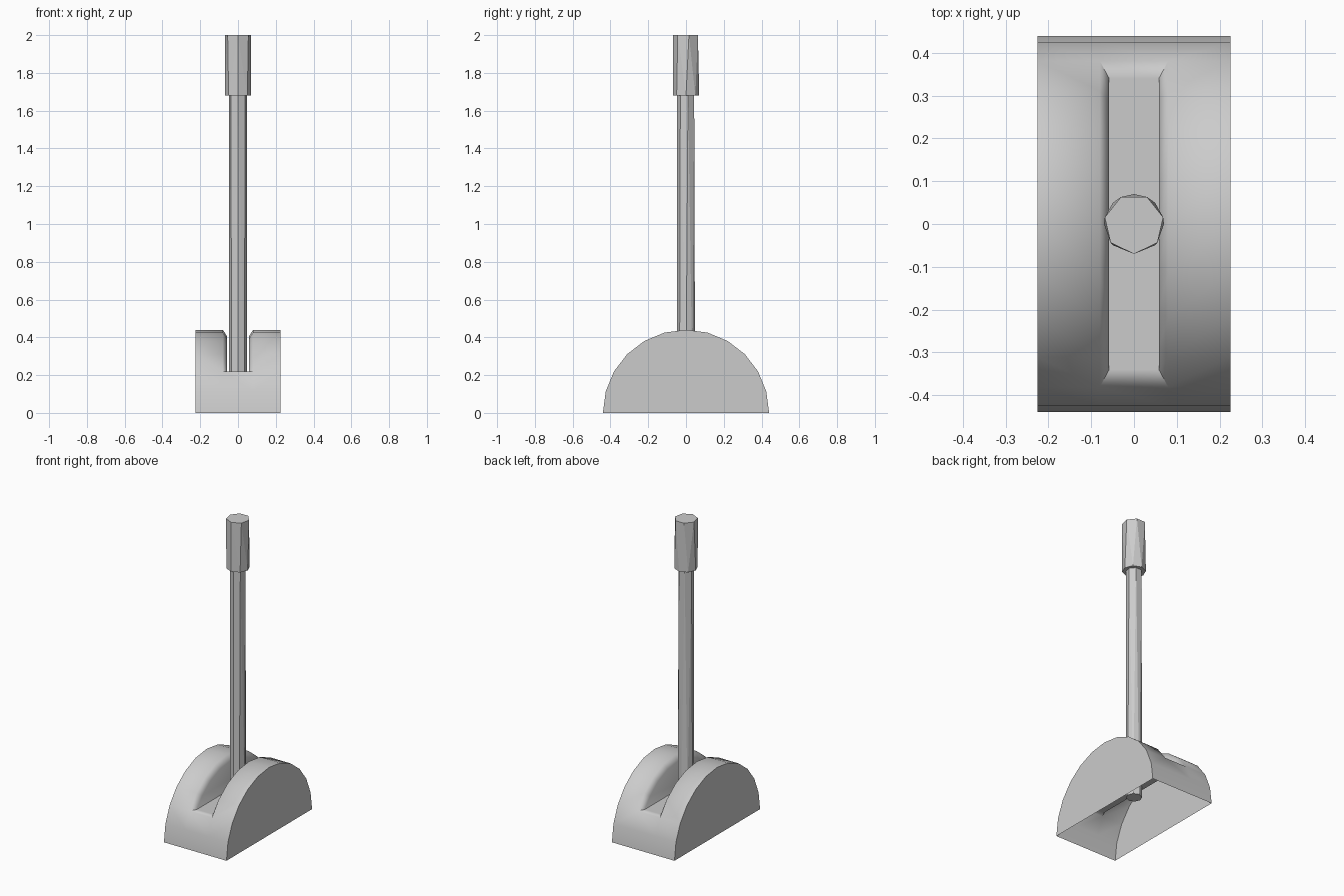
import bpy, bmesh
from math import sin, cos, tau, pi, radians

if "Cube" in bpy.data.objects:
    bpy.data.objects.remove(bpy.data.objects["Cube"])

grey = bpy.data.materials.new("light_grey")
grey.use_nodes = True
grey.diffuse_color = (0.6, 0.6, 0.6, 1)
grey.node_tree.nodes["Principled BSDF"].inputs["Base Color"].default_value = (0.6, 0.6, 0.6, 1)


def finish(name, bm):
    mesh = bpy.data.meshes.new(name)
    bm.to_mesh(mesh)
    bm.free()
    mesh.materials.append(grey)
    obj = bpy.data.objects.new(name, mesh)
    bpy.context.collection.objects.link(obj)
    return obj


def shaft(name, radius, z0, z1):
    """Faceted bar: eight sides at the bottom, seven at the top."""
    bm = bmesh.new()
    for sides, z in ((8, z0), (7, z1)):
        for i in range(sides):
            a = i * tau / sides - pi / 2
            bm.verts.new((radius * cos(a), radius * sin(a), z))
    bmesh.ops.convex_hull(bm, input=bm.verts)
    bmesh.ops.dissolve_limit(bm, angle_limit=radians(1), verts=bm.verts, edges=bm.edges)
    bmesh.ops.recalc_face_normals(bm, faces=bm.faces)
    return finish(name, bm)


shaft("lever_rod", 0.048, 0.15, 1.70)
shaft("lever_grip", 0.07, 1.68, 2.0)

# Half-round housing, open below, with a bevelled slot along the top
R, RIM, HALF, OPEN, SLOT = 0.44, 0.405, 0.225, 0.08, 0.058
STEPS = 12
FIRST, LAST = 2, 10
FLOOR = R * sin(FIRST * pi / STEPS)

bm = bmesh.new()


def arc(x, radius):
    points = []
    for i in range(STEPS + 1):
        a = pi * i / STEPS
        y, z = radius * cos(a), radius * sin(a)
        if radius < R and i in (FIRST, LAST):
            # the rim meets the slot floor at its ends
            y, z = (RIM**2 - FLOOR**2) ** 0.5 * (1 if i == FIRST else -1), FLOOR
        points.append(bm.verts.new((x, y, z)) if radius == R or FIRST <= i <= LAST else None)
    return points


def strip(a, b, start, stop):
    for i in range(start, stop):
        bm.faces.new((a[i], a[i + 1], b[i + 1], b[i]))


sides = []
for s in (-1, 1):
    outer, lip, rim = arc(s * HALF, R), arc(s * OPEN, R), arc(s * SLOT, RIM)
    strip(outer, lip, 0, STEPS)
    strip(lip, rim, FIRST, LAST)
    bm.faces.new(outer)
    bm.faces.new(rim[FIRST:LAST + 1])
    sides.append((lip, rim))
(lip_a, rim_a), (lip_b, rim_b) = sides
for start, stop in ((0, FIRST), (LAST, STEPS)):
    strip(lip_a, lip_b, start, stop)
for i in (FIRST, LAST):
    bm.faces.new((lip_a[i], lip_b[i], rim_b[i], rim_a[i]))
bm.faces.new((rim_a[FIRST], rim_a[LAST], rim_b[LAST], rim_b[FIRST]))
bmesh.ops.recalc_face_normals(bm, faces=bm.faces)
housing = finish("lever_housing", bm)

bpy.ops.object.select_all(action="DESELECT")
housing.select_set(True)
bpy.context.view_layer.objects.active = housing
bpy.ops.object.shade_smooth_by_angle(angle=radians(70))
